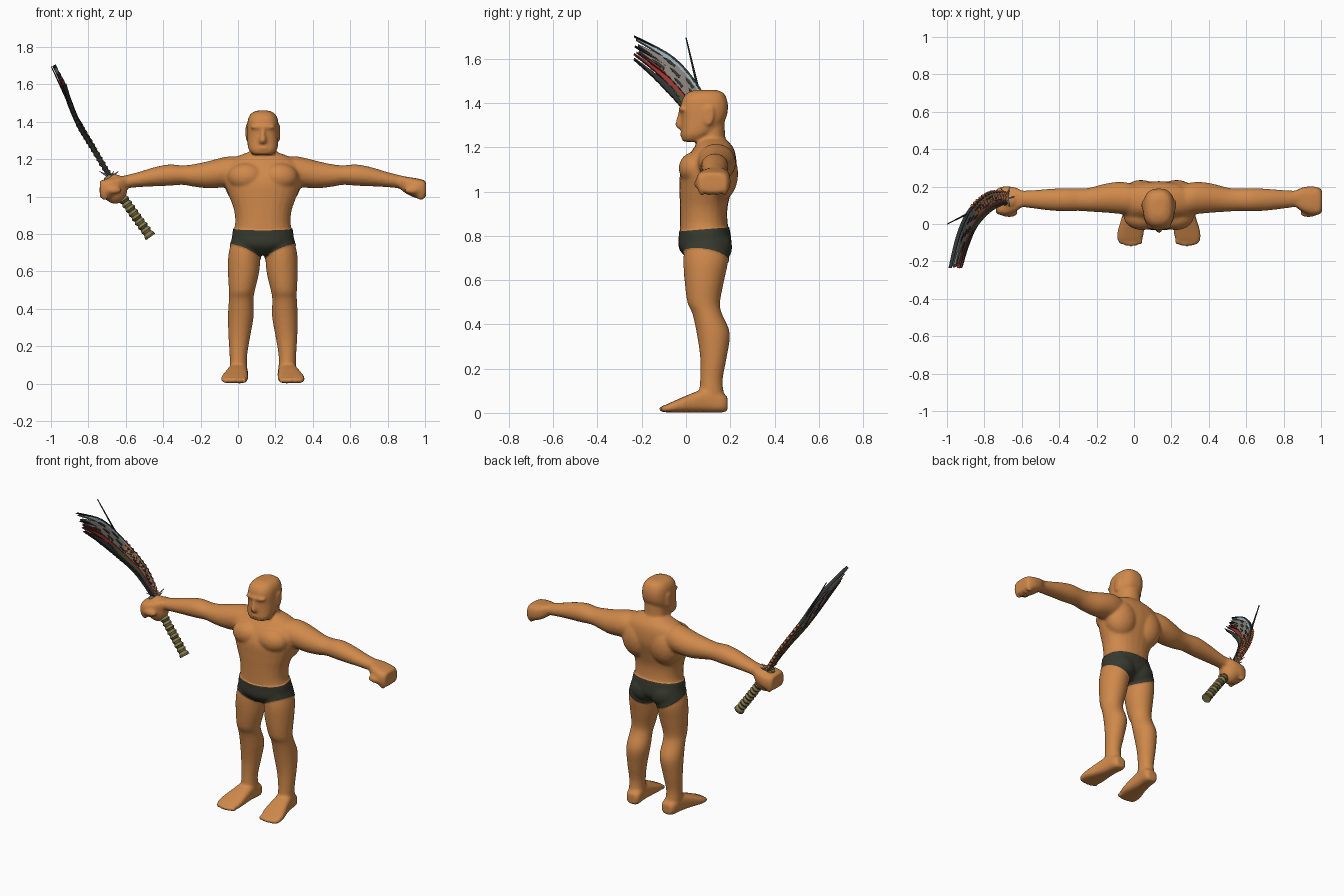
import bpy, bmesh, math
from mathutils import Vector, Matrix

cube = bpy.data.objects.get("Cube")
if cube:
    bpy.data.objects.remove(cube, do_unlink=True)

MID = 0.133  # the figure stands off centre because of the long blade


def material(name, *rgb):
    m = bpy.data.materials.new(name)
    m.use_nodes = True
    m.diffuse_color = (*rgb, 1)
    m.node_tree.nodes["Principled BSDF"].inputs["Base Color"].default_value = (*rgb, 1)
    return m


SKIN = material("skin", .63, .25, .07)
CLOTH = material("dark_cloth", .038, .042, .028)
OLIVE = material("olive_wrap", .24, .20, .075)
BROWN = material("dark_wrap", .10, .085, .035)
BLACK = material("black_steel", .03, .033, .033)
RED = material("red_steel", .30, .035, .03)
BLUE = material("pale_blue_steel", .30, .41, .46)
GREY = material("warm_grey_steel", .24, .21, .18)
ORANGE = material("orange_steel", .45, .13, .04)
GREEN = material("green_steel", .06, .10, .03)


def make(name, bm, *mats):
    bmesh.ops.recalc_face_normals(bm, faces=bm.faces)
    me = bpy.data.meshes.new(name)
    bm.to_mesh(me)
    bm.free()
    for m in mats:
        me.materials.append(m)
    ob = bpy.data.objects.new(name, me)
    bpy.context.collection.objects.link(ob)
    return ob


def smooth_path(pts, u):
    """Catmull-Rom point at u (0..1) through a list of tuples."""
    n = len(pts) - 1
    i = min(int(u * n), n - 1)
    t = u * n - i
    a, b, c, d = (Vector(pts[min(max(k, 0), n)]) for k in (i - 1, i, i + 1, i + 2))
    return (b * 2 + (c - a) * t + (a * 2 - b * 5 + c * 4 - d) * t * t
            + (b * 3 - a - c * 3 + d) * t ** 3) / 2


def loft(bm, axis, stations, side=1, power=1.0, steps=4, seg=24):
    """Capped tube; a station is (position, centre a, centre b, radius a, radius b)."""
    order = {"x": (1, 2, 0), "y": (0, 2, 1), "z": (0, 1, 2)}[axis]
    rings = []
    count = (len(stations) - 1) * steps
    for k in range(count + 1):
        p, ca, cb, ra, rb = smooth_path(stations, k / count)
        ring = []
        for j in range(seg):
            ang = math.tau * j / seg
            c, s = math.cos(ang), math.sin(ang)
            co = Vector()
            co[order[0]] = ca + ra * math.copysign(abs(c) ** power, c)
            co[order[1]] = cb + rb * math.copysign(abs(s) ** power, s)
            co[order[2]] = p
            co.x *= side
            ring.append(bm.verts.new(co))
        rings.append(ring)
    faces = [bm.faces.new((a[j], a[(j + 1) % seg], b[(j + 1) % seg], b[j]))
             for a, b in zip(rings, rings[1:]) for j in range(seg)]
    bm.faces.new(rings[0])
    bm.faces.new(rings[-1])
    return faces


def ball(bm, centre, size):
    bmesh.ops.create_icosphere(bm, subdivisions=3, radius=1,
                               matrix=Matrix.Translation(centre) @ Matrix.Diagonal((*size, 1)))


def spike(bm, base, tip, radius, blunt=.15):
    d = Vector(tip) - Vector(base)
    place = Matrix.Translation((Vector(base) + Vector(tip)) / 2) @ d.to_track_quat("Z", "Y").to_matrix().to_4x4()
    bmesh.ops.create_cone(bm, cap_ends=True, segments=6, radius1=radius,
                          radius2=radius * blunt, depth=d.length, matrix=place)


# Torso, neck and head
body = bmesh.new()
loft(body, "z", [(.69, 0, .08, .04, .06), (.74, 0, .085, .15, .112), (.80, 0, .085, .16, .114),
                 (.86, 0, .08, .148, .108), (.93, 0, .08, .155, .108), (1.0, 0, .088, .18, .117),
                 (1.08, 0, .1, .207, .127), (1.15, 0, .115, .215, .112), (1.2, 0, .125, .17, .088),
                 (1.235, 0, .122, .085, .06)], power=.9)
loft(body, "z", [(1.15, 0, .12, .08, .065), (1.24, 0, .117, .07, .06), (1.34, 0, .115, .068, .06)])
loft(body, "z", [(1.225, 0, .033, .056, .048), (1.25, 0, .04, .075, .062), (1.28, 0, .06, .082, .082),
                 (1.33, 0, .079, .084, .101), (1.38, 0, .083, .084, .107), (1.42, 0, .084, .078, .1),
                 (1.447, 0, .088, .06, .08), (1.46, 0, .09, .03, .045)], power=.78)
# Nose, brow and lips
loft(body, "z", [(1.285, 0, -.02, .016, .018), (1.3, 0, -.025, .02, .024),
                 (1.34, 0, -.02, .012, .02), (1.38, 0, -.015, .012, .014)])
ball(body, (0, -.012, 1.372), (.07, .022, .013))
ball(body, (0, -.014, 1.258), (.035, .014, .008))

for side in (1, -1):
    # Ears, chest, back and seat muscles
    loft(body, "x", [(.07, .1, 1.342, .02, .038), (.092, .104, 1.342, .022, .042)], side, power=.7)
    ball(body, (side * .088, .04, 1.105), (.1, .073, .075))
    ball(body, (side * .095, .142, 1.08), (.11, .094, .13))
    ball(body, (side * .068, .134, .75), (.08, .071, .075))
    # Arm
    loft(body, "x", [(.08, .13, 1.13, .07, .07), (.16, .135, 1.133, .085, .083),
                     (.22, .14, 1.128, .085, .08), (.29, .138, 1.117, .077, .073),
                     (.37, .13, 1.113, .064, .06), (.43, .13, 1.115, .06, .052),
                     (.5, .13, 1.115, .062, .057), (.58, .13, 1.106, .058, .051),
                     (.67, .132, 1.09, .049, .04), (.74, .135, 1.078, .043, .035)], side)
    # Fist with thumb and fingers
    loft(body, "x", [(.73, .135, 1.078, .042, .034), (.77, .13, 1.06, .066, .046),
                     (.82, .124, 1.045, .077, .053), (.855, .122, 1.04, .072, .05),
                     (.872, .122, 1.04, .06, .042)], side, power=.65)
    ball(body, (side * .80, .055, 1.035), (.045, .018, .022))
    for k in range(4):
        ball(body, (side * .845, .07 + k * .035, 1.035), (.029, .018, .055))
    # Leg
    loft(body, "z", [(.03, .13, .115, .045, .058), (.07, .13, .115, .047, .058),
                     (.15, .131, .115, .047, .051), (.25, .126, .124, .058, .06),
                     (.36, .118, .123, .069, .075), (.45, .116, .095, .066, .067),
                     (.5, .112, .08, .07, .074), (.6, .103, .083, .084, .09),
                     (.7, .098, .09, .085, .102), (.8, .085, .09, .07, .09)], side)
    # Foot and toes
    loft(body, "y", [(.188, .125, .04, .03, .03), (.165, .125, .046, .046, .044),
                     (.1, .132, .056, .05, .054), (.03, .14, .046, .06, .044),
                     (-.04, .15, .031, .071, .029), (-.085, .156, .021, .066, .019),
                     (-.1, .16, .016, .05, .013)], side, power=.7)
    for k in range(5):
        ball(body, (side * (.1 + k * .025), -.092 - .01 * math.sin(k * .8), .018), (.014, .02, .016))
# Gripping hand closes around the handle
ball(body, (-.79, .128, 1.04), (.066, .062, .08))
bmesh.ops.translate(body, verts=body.verts, vec=(MID, 0, 0))
figure = make("body", body, SKIN, CLOTH)

# Fuse the body parts into one skin
fuse = figure.modifiers.new("fuse", "REMESH")
fuse.mode = "VOXEL"
fuse.voxel_size = .008
relax = figure.modifiers.new("relax", "SMOOTH")
relax.factor = .5
relax.iterations = 6
fused = bpy.data.meshes.new_from_object(figure.evaluated_get(bpy.context.evaluated_depsgraph_get()))
figure.modifiers.clear()
fused.materials.clear()
for m in (SKIN, CLOTH):
    fused.materials.append(m)

# Briefs: cut the waist and leg lines, then colour and raise the cloth
bm = bmesh.new()
bm.from_mesh(fused)
cuts = [((MID, 0, .822), (0, -.08, 1)), ((MID, -.02, .685), (-.45, .2, 1)), ((MID, -.02, .685), (.45, .2, 1))]
for co, no in cuts:
    bmesh.ops.bisect_plane(bm, geom=bm.verts[:] + bm.edges[:] + bm.faces[:],
                           plane_co=co, plane_no=no, dist=1e-5)
bm.normal_update()
raised = set()
for f in bm.faces:
    f.smooth = True
    c = f.calc_center_median()
    above = [(c - Vector(co)).dot(Vector(no)) > 0 for co, no in cuts]
    f.material_index = int(not above[0] and above[1] and above[2])
    if f.material_index:
        raised.update(f.verts)
for v in raised:
    v.co += v.normal * .004
bm.to_mesh(fused)
bm.free()
figure.data = fused

# Ribbed handle
bm = bmesh.new()
LENGTH, RIBS = .40, 14
stations = []
for k in range(RIBS * 2 + 1):
    r = .029 if k % 2 else .022
    stations.append((LENGTH * k / (RIBS * 2), 0, 0, r, r))
stations[-1] = (LENGTH, 0, 0, .031, .031)
faces = loft(bm, "z", stations, steps=1, seg=12)
for i, f in enumerate(faces):
    f.material_index = int((i // 12) % 4 == 3)
handle = make("handle", bm, OLIVE, BROWN)
top, end = Vector((-.70, .128, 1.11)), Vector((-.468, .128, .785))
handle.matrix_world = Matrix.Translation(top) @ (end - top).to_track_quat("Z", "Y").to_matrix().to_4x4()

# Fanned blade: every strip lies between a front and a back edge curve
FRONT = [(-.68, .115, 1.1), (-.77, .07, 1.25), (-.845, -.01, 1.37), (-.89, -.11, 1.48), (-.922, -.235, 1.59)]
BACK = [(-.68, .165, 1.1), (-.775, .165, 1.26), (-.875, .08, 1.44), (-.937, -.05, 1.6), (-.985, -.235, 1.705)]
ACROSS = Vector((.88, 0, .47))


def on_blade(u, s, off=0):
    return smooth_path(FRONT, u).lerp(smooth_path(BACK, u), s) + ACROSS * off


def strips(name, mat, specs, thick):
    """Tapering strips; a spec is (position across, half width, start, finish, offset)."""
    bm = bmesh.new()
    for s, w, u0, u1, off in specs:
        n = max(4, int((u1 - u0) * 40))
        pairs = []
        for i in range(n + 1):
            t = i / n
            half = w * min(1, (1.03 - t) / .3) * (1 - .14 * (i % 2))
            u = u0 + (u1 - u0) * t
            pairs.append([bm.verts.new(on_blade(u, s + k * half, off)) for k in (-1, 1)])
        for a, b in zip(pairs, pairs[1:]):
            bm.faces.new((a[0], a[1], b[1], b[0]))
    ob = make(name, bm, mat)
    sol = ob.modifiers.new("thickness", "SOLIDIFY")
    sol.thickness = thick
    sol.offset = 0


strips("black_blades", BLACK, [(.08, .11, 0, 1, 0), (.97, .04, .1, 1, 0), (.6, .03, .6, .99, 0)], .02)
strips("red_blades", RED, [(.27, .09, 0, 1, 0), (.4, .03, .5, .97, 0)], .018)
strips("grey_blades", GREY, [(.5, .14, 0, .95, 0), (.7, .17, 0, .96, 0)], .022)
strips("blue_blades", BLUE, [(.88, .1, .1, .98, 0)], .018)
strips("green_plates", GREEN, [(.13, .07, .2, .62, 0), (.2, .05, .4, .68, 0)], .026)
strips("blade_marks", BLACK, [(.48 + .15 * (k % 3), .05, .12 + k * .055, .2 + k * .055, 0)
                              for k in range(13)], .028)

# Orange ribs along the back edge, thin spike, pale guard thorns
bm = bmesh.new()
for k in range(13):
    u = .03 + k * .035
    spike(bm, on_blade(u, .55), on_blade(u + .02, 1.08), .019, .5)
make("orange_ribs", bm, ORANGE)
bm = bmesh.new()
spike(bm, (-.86, .07, 1.40), (-.998, 0, 1.695), .007, .4)
make("thin_spike", bm, BLACK)
bm = bmesh.new()
for k in range(6):
    a = math.tau * k / 6
    spike(bm, (-.68, .14, 1.1), (-.69 + .05 * math.cos(a), .145 + .06 * math.sin(a), 1.135), .01)
make("guard_thorns", bm, BLUE)
